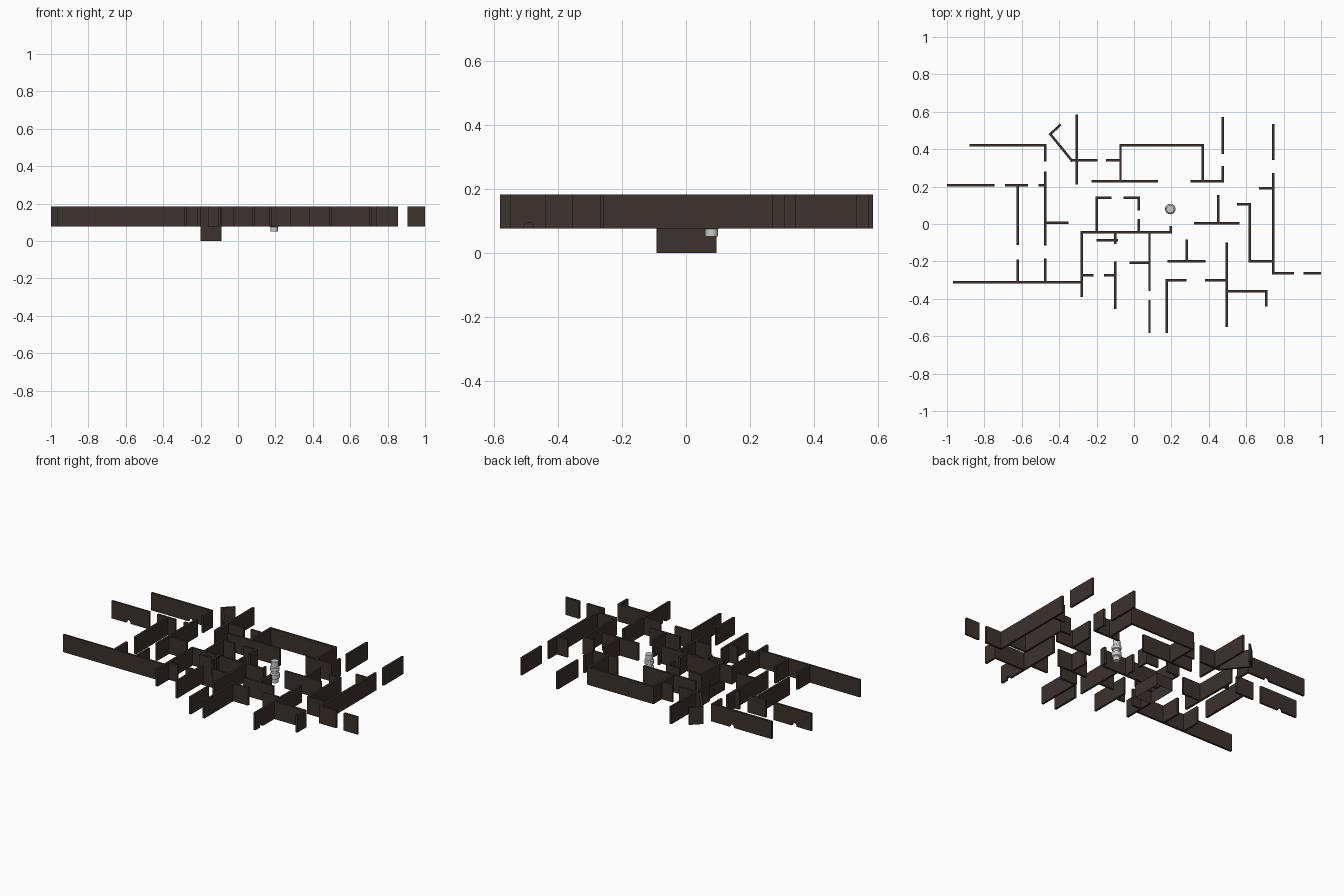
import bpy, bmesh, math
from mathutils import Vector

Z0, Z1, T = 0.077, 0.184, 0.013   # wall bottom, top, thickness

def material(name, rgb):
    m = bpy.data.materials.new(name)
    m.diffuse_color = (*rgb, 1)
    return m

DARK = material("dark_wall", (0.045, 0.032, 0.027))
GREY = material("light_grey", (0.55, 0.57, 0.58))

def finish(bm, name, mat):
    me = bpy.data.meshes.new(name)
    bm.to_mesh(me)
    bm.free()
    ob = bpy.data.objects.new(name, me)
    bpy.context.collection.objects.link(ob)
    me.materials.append(mat)
    return ob

def wall(bm, a, b, ext_a=0, ext_b=0, notch=None):
    """Upright panel from a to b, with an optional small arch cut in its foot."""
    a, b = Vector((*a, 0)), Vector((*b, 0))
    d = (b - a).normalized()
    n = Vector((-d.y, d.x, 0)) * T / 2
    s0, s1 = -ext_a, (b - a).length + ext_b
    prof = [(s0, Z0)]
    if notch is not None:
        for i in range(9):
            t = math.pi * (1 - i / 8)
            prof.append((notch + 0.016 * math.cos(t), Z0 + 0.019 * math.sin(t)))
    prof += [(s1, Z0), (s1, Z1), (s0, Z1)]
    sides = [[bm.verts.new(a + d * s + Vector((0, 0, z)) + n * k) for s, z in prof] for k in (-1, 1)]
    p, q = sides
    bm.faces.new(p)
    bm.faces.new(q[::-1])
    for i in range(len(p)):
        j = (i + 1) % len(p)
        bm.faces.new((p[j], p[i], q[i], q[j]))

def walls(name, paths, notched=()):
    bm = bmesh.new()
    for path in paths:
        last = len(path) - 2
        for i in range(last + 1):
            wall(bm, path[i], path[i + 1], T / 2 if i else 0, T / 2 if i < last else 0)
    for a, b, s in notched:
        wall(bm, a, b, notch=s)
    bmesh.ops.recalc_face_normals(bm, faces=bm.faces)
    return finish(bm, name, DARK)

# West rooms
walls("west_walls", [
    [(-0.475, 0.426), (-0.475, 0.335)],
    [(-0.69, 0.207), (-0.568, 0.207)],
    [(-0.51, 0.207), (-0.475, 0.207)],
    [(-0.475, 0.28), (-0.475, -0.115)],
    [(-0.475, 0.007), (-0.35, 0.007)],
    [(-0.622, 0.207), (-0.622, -0.113)],
    [(-0.622, -0.19), (-0.622, -0.312)],
    [(-0.475, -0.185), (-0.475, -0.312)],
    [(-0.967, -0.312), (-0.28, -0.312)],
], [((-1, 0.207), (-0.745, 0.207), 0.115),
    ((-0.88, 0.42), (-0.469, 0.42), 0.27)])

# North rooms, with the slanted bay
walls("north_walls", [
    [(-0.305, 0.585), (-0.305, 0.21)],
    [(-0.195, 0.34), (-0.333, 0.34), (-0.447, 0.48), (-0.392, 0.533)],
    [(-0.15, 0.34), (-0.072, 0.34)],
    [(-0.072, 0.228), (-0.072, 0.42), (0.368, 0.42), (0.368, 0.228)],
    [(-0.226, 0.228), (0.127, 0.228)],
    [(0.303, 0.228), (0.475, 0.228), (0.475, 0.31)],
    [(0.475, 0.374), (0.475, 0.572)],
])

# Central rooms
walls("central_walls", [
    [(-0.28, -0.39), (-0.28, -0.043), (0.197, -0.043), (0.197, -0.012)],
    [(-0.2, -0.043), (-0.2, 0.14), (-0.12, 0.14)],
    [(-0.055, 0.14), (0.026, 0.14), (0.026, 0.073)],
    [(0.026, 0.027), (0.026, -0.043)],
    [(-0.2, -0.087), (-0.085, -0.087)],
    [(-0.1, -0.043), (-0.1, -0.107)],
    [(-0.28, -0.273), (-0.217, -0.273)],
    [(-0.16, -0.273), (-0.1, -0.273)],
    [(-0.1, -0.2), (-0.1, -0.455)],
    [(0.083, -0.043), (0.083, -0.358)],
    [(0.083, -0.407), (0.083, -0.583)],
    [(-0.023, -0.207), (0.083, -0.207)],
])

# South-east rooms
walls("south_east_walls", [
    [(0.18, -0.2), (0.383, -0.2)],
    [(0.282, -0.083), (0.282, -0.2)],
    [(0.282, -0.3), (0.175, -0.3), (0.175, -0.583)],
    [(0.38, -0.3), (0.497, -0.3)],
    [(0.497, -0.36), (0.706, -0.36), (0.706, -0.44)],
], [((0.497, -0.1), (0.497, -0.55), 0.392)])

# East rooms
walls("east_walls", [
    [(0.32, 0.003), (0.565, 0.003)],
    [(0.45, 0.155), (0.45, 0.003)],
    [(0.55, 0.105), (0.62, 0.105), (0.62, -0.2), (0.745, -0.2)],
    [(0.745, 0.273), (0.745, -0.263), (0.855, -0.263)],
    [(0.745, 0.535), (0.745, 0.342)],
    [(0.667, 0.192), (0.745, 0.192)],
    [(0.907, -0.263), (1, -0.263)],
])

# Open thin-sided shaft below the central rooms
bm = bmesh.new()
ring = [(-0.2, -0.093), (-0.087, -0.093), (-0.087, 0.095), (-0.2, 0.095)]
low = [bm.verts.new((x, y, 0)) for x, y in ring]
top = [bm.verts.new((x, y, Z0)) for x, y in ring]
for i in range(4):
    j = (i + 1) % 4
    bm.faces.new((low[i], low[j], top[j], top[i]))
finish(bm, "lower_shaft", DARK)

# Grey stacked column
bm = bmesh.new()
prof = [(0, 0.052), (0.02, 0.052), (0.02, 0.075), (0.028, 0.08), (0.028, 0.105), (0.02, 0.11),
        (0.02, 0.122), (0.027, 0.126), (0.027, 0.145), (0.021, 0.15), (0.021, 0.182), (0, 0.182)]
vs = [bm.verts.new((r, 0, z)) for r, z in prof]
es = [bm.edges.new(e) for e in zip(vs, vs[1:])]
bmesh.ops.spin(bm, geom=vs + es, cent=(0, 0, 0), axis=(0, 0, 1), angle=math.tau, steps=24)
bmesh.ops.remove_doubles(bm, verts=bm.verts, dist=1e-5)
bmesh.ops.recalc_face_normals(bm, faces=bm.faces)
col = finish(bm, "column", GREY)
col.location = (0.194, 0.08, 0)
bpy.context.view_layer.objects.active = col
col.select_set(True)
bpy.ops.object.shade_smooth_by_angle()
